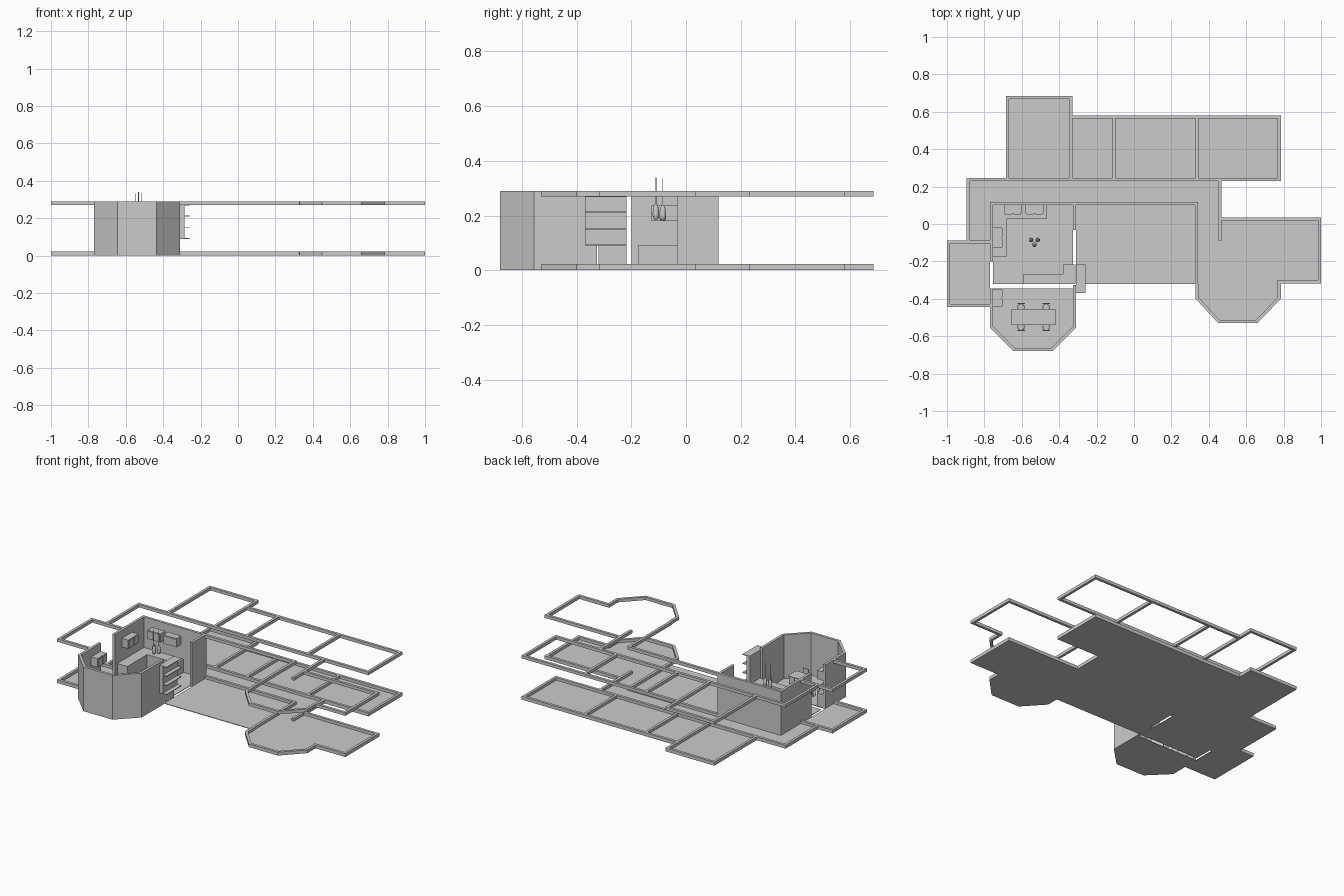
import bpy, bmesh, math
from mathutils import Vector

if "Cube" in bpy.data.objects:
    bpy.data.objects.remove(bpy.data.objects["Cube"])

T = 0.017                        # wall thickness
FULL = [(0.0, 0.29)]             # full height wall
BANDS = [(0.0, 0.022), (0.27, 0.29)]  # cut-away wall: bottom and top courses


def finish(name, bm):
    bmesh.ops.recalc_face_normals(bm, faces=bm.faces)
    me = bpy.data.meshes.new(name)
    bm.to_mesh(me)
    bm.free()
    ob = bpy.data.objects.new(name, me)
    bpy.context.collection.objects.link(ob)
    return ob


def slab(name, pts, z0, z1):
    """Extruded flat polygon."""
    bm = bmesh.new()
    f = bm.faces.new([bm.verts.new((x, y, z0)) for x, y in pts])
    r = bmesh.ops.extrude_face_region(bm, geom=[f])
    vs = [v for v in r["geom"] if isinstance(v, bmesh.types.BMVert)]
    bmesh.ops.translate(bm, verts=vs, vec=(0, 0, z1 - z0))
    return finish(name, bm)


def box(name, x0, x1, y0, y1, z0, z1):
    return slab(name, [(x0, y0), (x1, y0), (x1, y1), (x0, y1)], z0, z1)


def wall(name, pts, levels):
    """Mitred wall following a path, thickened to its left side."""
    p = [Vector(q) for q in pts]
    inner = []
    for i, q in enumerate(p):
        a = (q - p[i - 1]).normalized() if i else None
        b = (p[i + 1] - q).normalized() if i < len(p) - 1 else None
        a, b = a or b, b or a
        na, nb = Vector((-a.y, a.x)), Vector((-b.y, b.x))
        inner.append(q + (na + nb) * T / (1 + na.dot(nb)))
    outline = p + inner[::-1]
    for k, (z0, z1) in enumerate(levels):
        slab(name + ("_upper" if k else ""), [(v.x, v.y) for v in outline], z0, z1)


def lathe(name, x, y, profile, n=16):
    """Turned part from (radius, z) points."""
    bm = bmesh.new()
    rings = [[bm.verts.new((x + r * math.cos(2 * math.pi * i / n),
                            y + r * math.sin(2 * math.pi * i / n), z))
              for i in range(n)] for r, z in profile]
    for a, b in zip(rings, rings[1:]):
        for i in range(n):
            bm.faces.new((a[i], a[(i + 1) % n], b[(i + 1) % n], b[i]))
    bm.faces.new(rings[0])
    bm.faces.new(rings[-1])
    ob = finish(name, bm)
    for f in ob.data.polygons:
        f.use_smooth = len(f.vertices) == 4
    return ob


# Floors
right_bay = [(.33, -.32), (.33, -.40), (.45, -.53), (.66, -.53), (.785, -.40),
             (.785, -.317), (1.0, -.317), (1.0, .035), (.467, .035)]
dining_bay = [(-.77, -.345), (-.77, -.555), (-.645, -.68), (-.435, -.68),
              (-.31, -.555), (-.31, -.345)]
slab("main_floor", [(-.685, .685), (-.685, .245), (-.895, .245), (-.895, -.088),
                    (-1, -.088), (-1, -.445), (-.77, -.445), (-.77, .118),
                    (-.31, .118), (-.31, -.32)] + right_bay +
     [(.467, .23), (.785, .23), (.785, .58), (-.33, .58), (-.33, .685)], 0, .004)
box("kitchen_floor", -.755, -.327, -.32, .102, 0, .004)
slab("dining_floor", dining_bay, 0, .004)

# Cut-away walls
wall("back_left_room_wall", [(-.33, .24), (-.33, .685), (-.685, .685), (-.685, .24)], BANDS)
wall("back_rooms_wall", [(.46, .23), (.785, .23), (.785, .58), (-.33, .58)], BANDS)
wall("hall_back_wall", [(-.685, .23), (.46, .23)], BANDS)
wall("hall_left_wall", [(-.685, .247), (-.895, .247), (-.895, -.088)], BANDS)
wall("left_room_wall", [(-.77, -.088), (-1, -.088), (-1, -.445), (-.77, -.445)], BANDS)
wall("living_wall", [(.343, -.32), (.343, .118), (-.31, .118)], BANDS)
wall("right_room_wall", right_bay, BANDS)
wall("hall_end_wall", [(.467, -.087), (.467, .23)], BANDS)
for i, x in enumerate((-.098, .345)):
    wall("partition_%d" % i, [(x, .245), (x, .565)], BANDS)

# Full height walls round kitchen and dining bay
wall("kitchen_wall", [(-.31, -.032), (-.31, .118), (-.77, .118), (-.77, -.2)], FULL)
wall("dining_bay_wall", dining_bay[:-1] + [(-.31, -.325)], FULL)

# Counters: carcass with a kick space and a worktop
def counter(name, pts):
    slab(name + "_base", pts, .004, .078)
    slab(name + "_worktop", pts, .078, .09)

counter("back_counter", [(-.755, -.175), (-.68, -.175), (-.68, .03), (-.465, .03),
                         (-.465, .102), (-.755, .102)])
counter("peninsula", [(-.59, -.32), (-.312, -.32), (-.312, -.217), (-.38, -.217),
                      (-.38, -.268), (-.59, -.268)])
counter("dining_sideboard", [(-.755, -.445), (-.707, -.445), (-.707, -.348), (-.755, -.348)])

# Wall cabinets with two doors each
def cabinet(name, x0, x1, y0, y1, along_x):
    box(name, x0, x1, y0, y1, .18, .237)
    g, d = .005, .003
    for k in (0, 1):
        if along_x:
            h = (x1 - x0) / 2
            box(name + "_door", x0 + k * h + g, x0 + (k + 1) * h - g, y0 - d, y0, .185, .232)
        else:
            h = (y1 - y0) / 2
            box(name + "_door", x1, x1 + d, y0 + k * h + g, y0 + (k + 1) * h - g, .185, .232)

cabinet("back_cabinet_a", -.695, -.60, .055, .102, True)
cabinet("back_cabinet_b", -.58, -.485, .055, .102, True)
cabinet("side_cabinet", -.755, -.707, -.127, -.02, False)
cabinet("dining_cabinet", -.755, -.707, -.445, -.348, False)

# Shelf unit on the end of the dining wall
box("shelf_back", -.311, -.285, -.37, -.217, .09, .272)
for i, z in enumerate((.09, .149, .209, .268)):
    box("shelf_%d" % i, -.311, -.258, -.37, -.217, z, z + .005)

# Pendant lamps
for i, (x, y, z) in enumerate(((-.55, -.085, 0), (-.515, -.085, .003), (-.532, -.11, .006))):
    lathe("lamp_shade_%d" % i, x, y, [(.006, .18 + z), (.011, .187 + z), (.012, .2 + z),
                                      (.01, .222 + z), (.004, .236 + z)])
    lathe("lamp_cord_%d" % i, x, y, [(.0015, .23), (.0015, .333 + z)], 6)

# Dining table: bowed oblong top on two pedestals
cx, cy = -.537, -.498
bm = bmesh.new()
hx, hy = .117, .043
for s in range(9):
    u = -1 + s / 4
    for v in (-1, 1):
        bm.verts.new((cx + u * hx, cy + v * hy, .084))
        bm.verts.new((cx + u * hx, cy + v * hy, .078))
bm.verts.ensure_lookup_table()
V = bm.verts
for s in range(8):
    a, b = [V[4 * s + k] for k in range(4)], [V[4 * s + 4 + k] for k in range(4)]
    for i, j in ((0, 2), (2, 3), (3, 1), (1, 0)):
        bm.faces.new((a[i], a[j], b[j], b[i]))
for s in (0, 8):
    bm.faces.new([V[4 * s + k] for k in (0, 2, 3, 1)])
finish("table_top", bm)
for sx in (-1, 1):
    lathe("table_leg", cx + sx * .06, cy, [(.025, .004), (.008, .012), (.007, .07), (.02, .078)], 12)

# Dining chairs, two on each long side
for sx in (-1, 1):
    for sy in (-1, 1):
        x, y = cx + sx * .067, cy + sy * .052
        lathe("chair_seat", x, y, [(.018, .046), (.02, .049), (.018, .053)], 12)
        yb = sorted((y + sy * .018, y + sy * .023))
        box("chair_back", x - .02, x + .02, yb[0], yb[1], .05, .1)
        for lx in (-1, 1):
            for ly in (-1, 1):
                lathe("chair_leg", x + lx * .013, y + ly * .012, [(.002, .004), (.002, .047)], 6)
